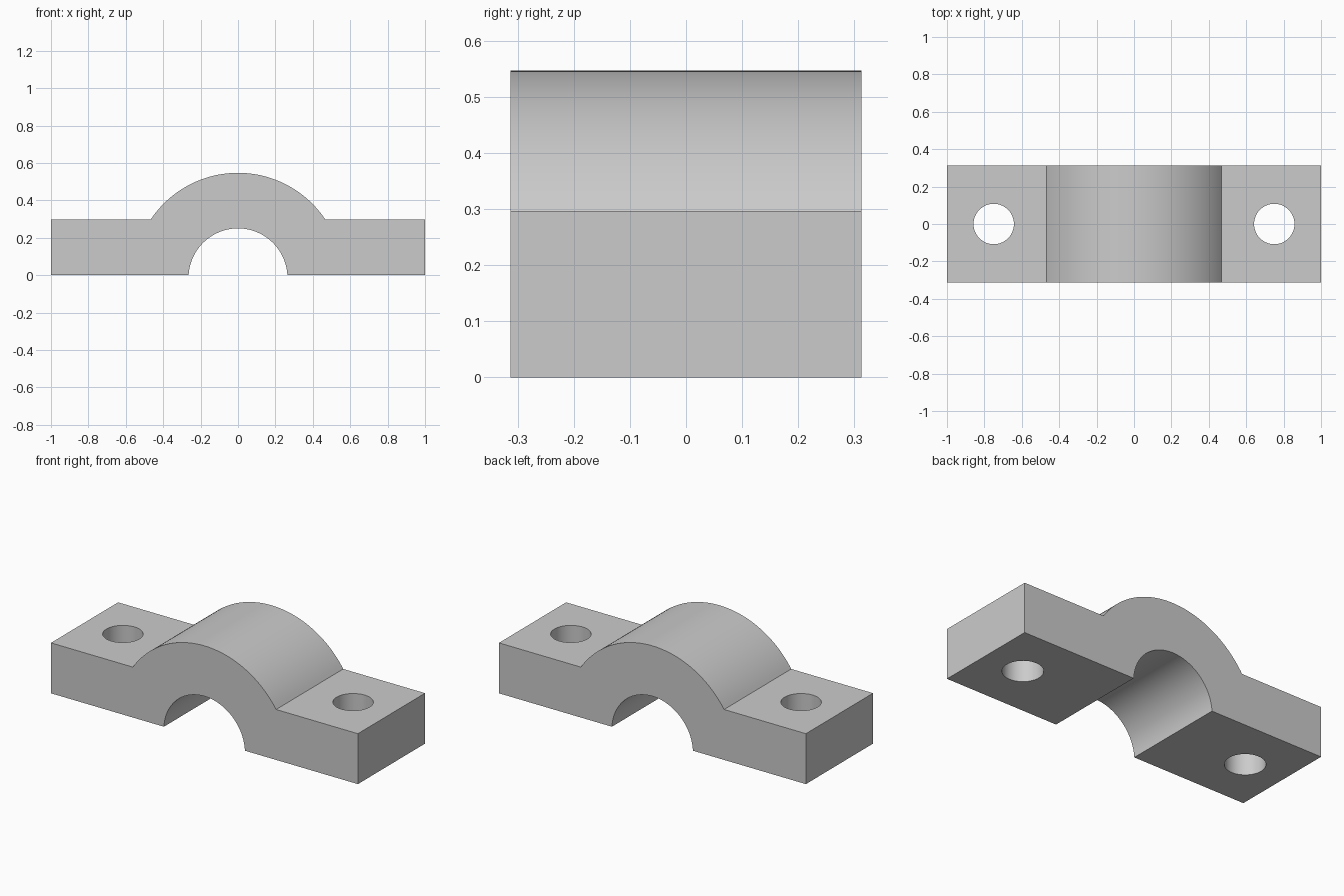
import bpy, bmesh
from math import asin, cos, sin, pi, radians

if "Cube" in bpy.data.objects:
    bpy.data.objects.remove(bpy.data.objects["Cube"])

HALF_DEPTH = 0.3125
FLANGE_TOP = 0.297
AXIS_Z = -0.0144          # shared centre of both arcs
R_OUT, R_IN = 0.5614, 0.2644
HOLE_X, HOLE_R = 0.75, 0.108


def arc(radius, z_level, steps):
    """Arc from right to left, starting and ending at height z_level."""
    start = asin((z_level - AXIS_Z) / radius)
    angles = [start + (pi - 2 * start) * i / steps for i in range(steps + 1)]
    return [(radius * cos(a), AXIS_Z + radius * sin(a)) for a in angles]


# Clamp body: front profile extruded along y
profile = [(-1, 0)] + arc(R_IN, 0, 48)[::-1] + [(1, 0), (1, FLANGE_TOP)]
profile += arc(R_OUT, FLANGE_TOP, 48) + [(-1, FLANGE_TOP)]

bm = bmesh.new()
face = bm.faces.new([bm.verts.new((x, -HALF_DEPTH, z)) for x, z in profile])
ext = bmesh.ops.extrude_face_region(bm, geom=[face])
moved = [g for g in ext["geom"] if isinstance(g, bmesh.types.BMVert)]
bmesh.ops.translate(bm, verts=moved, vec=(0, 2 * HALF_DEPTH, 0))
bmesh.ops.recalc_face_normals(bm, faces=bm.faces)
mesh = bpy.data.meshes.new("clamp_cap")
bm.to_mesh(mesh)
bm.free()
cap = bpy.data.objects.new("clamp_cap", mesh)
bpy.context.collection.objects.link(cap)

# Bolt holes through both flanges
for side in (-1, 1):
    bpy.ops.mesh.primitive_cylinder_add(vertices=64, radius=HOLE_R, depth=1,
                                        location=(side * HOLE_X, 0, 0.15))
    cutter = bpy.context.object
    cutter.name = "bolt_hole_cutter"
    cutter.hide_render = True
    mod = cap.modifiers.new("bolt_hole", "BOOLEAN")
    mod.operation = "DIFFERENCE"
    mod.solver = "EXACT"
    mod.object = cutter
    bpy.context.view_layer.objects.active = cap
    bpy.ops.object.modifier_apply(modifier=mod.name)
    bpy.data.objects.remove(cutter)

# Smooth arcs and holes, keep the edges sharp
bpy.ops.object.select_all(action="DESELECT")
cap.select_set(True)
bpy.context.view_layer.objects.active = cap
bpy.ops.object.shade_smooth_by_angle(angle=radians(25))
